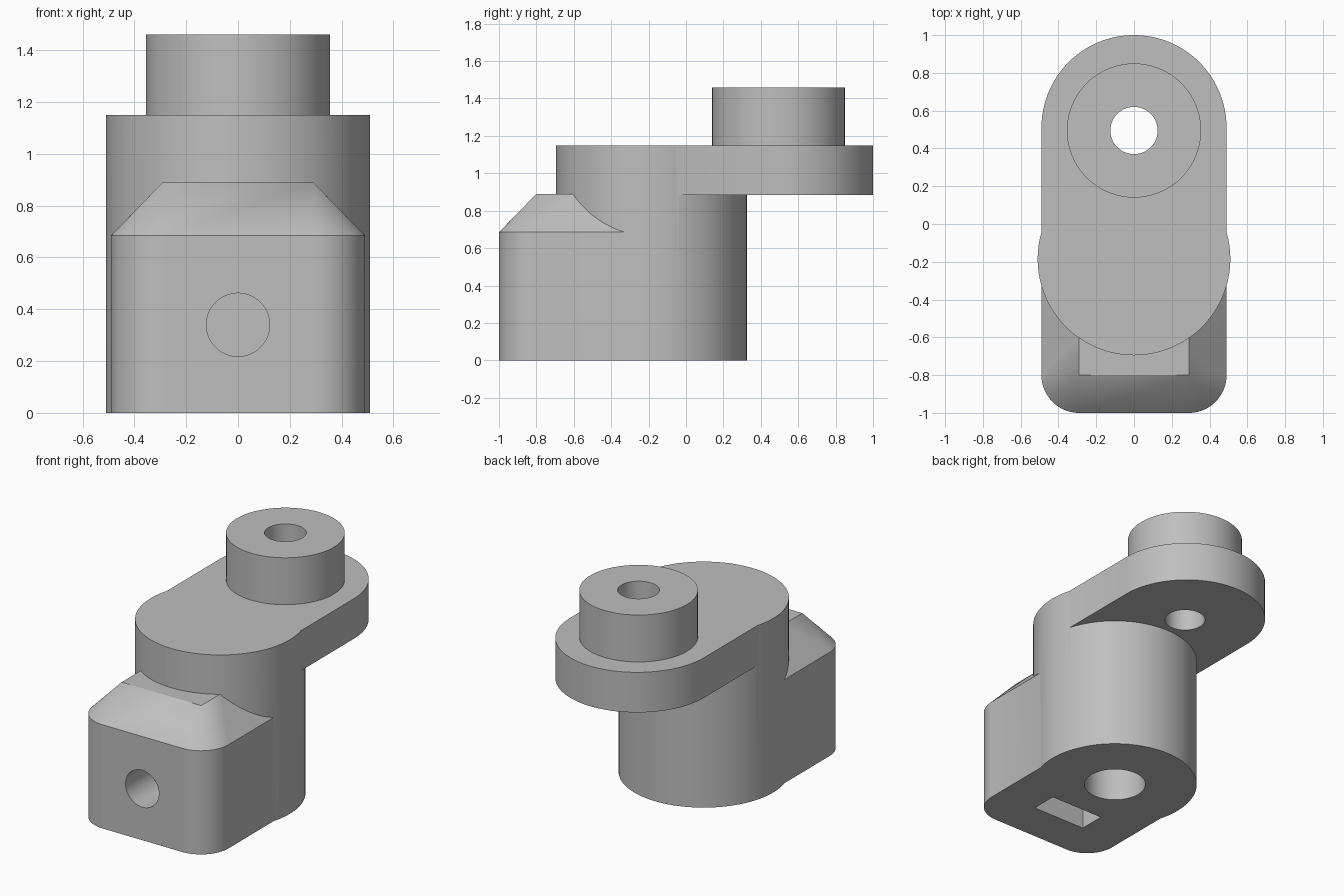
import bpy, bmesh
from math import pi, sin, cos, radians
from mathutils import Matrix, Vector

cube = bpy.data.objects.get("Cube")
if cube:
    bpy.data.objects.remove(cube, do_unlink=True)

grey = bpy.data.materials.new("plain grey")
grey.use_nodes = True
colour = (0.52, 0.52, 0.52, 1)
grey.diffuse_color = colour
grey.node_tree.nodes["Principled BSDF"].inputs["Base Color"].default_value = colour

SHAFT_Y = -0.185   # axis of the column and its bore
PIN_Y = 0.495      # axis of the boss on the arm
SCREW_Z = 0.34     # height of the clamping screw


def finish(name, bm):
    bmesh.ops.recalc_face_normals(bm, faces=bm.faces)
    mesh = bpy.data.meshes.new(name)
    bm.to_mesh(mesh)
    bm.free()
    mesh.materials.append(grey)
    obj = bpy.data.objects.new(name, mesh)
    bpy.context.collection.objects.link(obj)
    return obj


def cylinder(name, radius, y, z0, z1):
    bm = bmesh.new()
    bmesh.ops.create_cone(bm, cap_ends=True, segments=128, radius1=radius, radius2=radius,
                          depth=z1 - z0, matrix=Matrix.Translation((0, y, (z0 + z1) / 2)))
    return finish(name, bm)


def extrude(name, outline, z0, z1):
    bm = bmesh.new()
    face = bm.faces.new([bm.verts.new((x, y, z0)) for x, y in outline])
    new = bmesh.ops.extrude_face_region(bm, geom=[face])["geom"]
    verts = [v for v in new if isinstance(v, bmesh.types.BMVert)]
    bmesh.ops.translate(bm, verts=verts, vec=(0, 0, z1 - z0))
    return finish(name, bm)


def arc(cx, cy, r, start, end, steps):
    angles = [start + (end - start) * i / steps for i in range(steps + 1)]
    return [(cx + r * cos(a), cy + r * sin(a)) for a in angles]


def clamp_block():
    # Rounded front corners whose radius runs out to a point along the top bevel
    half, r, back = 0.49, 0.2, -0.15
    inner = half - r
    left = arc(-inner, r - 1, r, pi, 1.5 * pi, 24)
    right = arc(inner, r - 1, r, 1.5 * pi, 2 * pi, 24)
    outline = [(-half, back)] + left + right + [(half, back)]
    top = [(-inner, back), (-inner, r - 1), (inner, r - 1), (inner, back)]
    bm = bmesh.new()
    low = [bm.verts.new((x, y, 0)) for x, y in outline]
    mid = [bm.verts.new((x, y, 0.685)) for x, y in outline]
    cap = [bm.verts.new((x, y, 0.89)) for x, y in top]
    # Each outline point belongs to one corner of the cap
    owner = [cap[0]] + [cap[1]] * len(left) + [cap[2]] * len(right) + [cap[3]]
    bm.faces.new(low)
    bm.faces.new(cap)
    count = len(outline)
    for i in range(count):
        j = (i + 1) % count
        bm.faces.new([low[i], low[j], mid[j], mid[i]])
        slope = [mid[i], mid[j], owner[j]]
        if owner[i] is not owner[j]:
            slope.append(owner[i])
        bm.faces.new(slope)
    return finish("clamp_block", bm)


def combine(body, other, operation):
    mod = body.modifiers.new(other.name, 'BOOLEAN')
    mod.object = other
    mod.operation = operation
    mod.solver = 'EXACT'
    bpy.context.view_layer.objects.active = body
    bpy.ops.object.modifier_apply(modifier=mod.name)
    bpy.data.objects.remove(other, do_unlink=True)


# Solid parts
body = cylinder("crank_arm_body", 0.51, SHAFT_Y, 0, 1.15)
arm_outline = [(-0.49, SHAFT_Y), (0.49, SHAFT_Y)] + arc(0, 0.51, 0.49, 0, pi, 64)
arm = extrude("arm", arm_outline, 0.885, 1.15)
boss = cylinder("boss", 0.355, PIN_Y, 1.0, 1.46)
for part in (clamp_block(), arm, boss):
    combine(body, part, 'UNION')

# Holes: pin hole, shaft bore, clamping screw and nut slot
pin_hole = cylinder("pin_hole", 0.125, PIN_Y, 0.7, 1.6)
bore = cylinder("shaft_bore", 0.19, SHAFT_Y, -0.1, 0.84)
screw = cylinder("screw_hole", 0.122, 0, SHAFT_Y, 1.1)
screw.data.transform(Matrix.Translation((0, 0, SCREW_Z)) @ Matrix.Rotation(radians(90), 4, 'X'))
slot_outline = [(-0.195, -0.73), (0.195, -0.73), (0.195, -0.555), (-0.195, -0.555)]
slot = extrude("nut_slot", slot_outline, -0.1, SCREW_Z + 0.19)
# The screw points forward, from the shaft axis out through the front
screw_front = min(v.co.y for v in screw.data.vertices)
if screw_front > -1:
    screw.data.transform(Matrix.Scale(-1, 4, Vector((0, 1, 0))))
    screw.data.flip_normals()
for cutter in (pin_hole, bore, screw, slot):
    combine(body, cutter, 'DIFFERENCE')

# Smooth the curved walls, keep the rims sharp
bpy.ops.object.select_all(action='DESELECT')
body.select_set(True)
bpy.context.view_layer.objects.active = body
bpy.ops.object.shade_smooth_by_angle(angle=radians(20))
